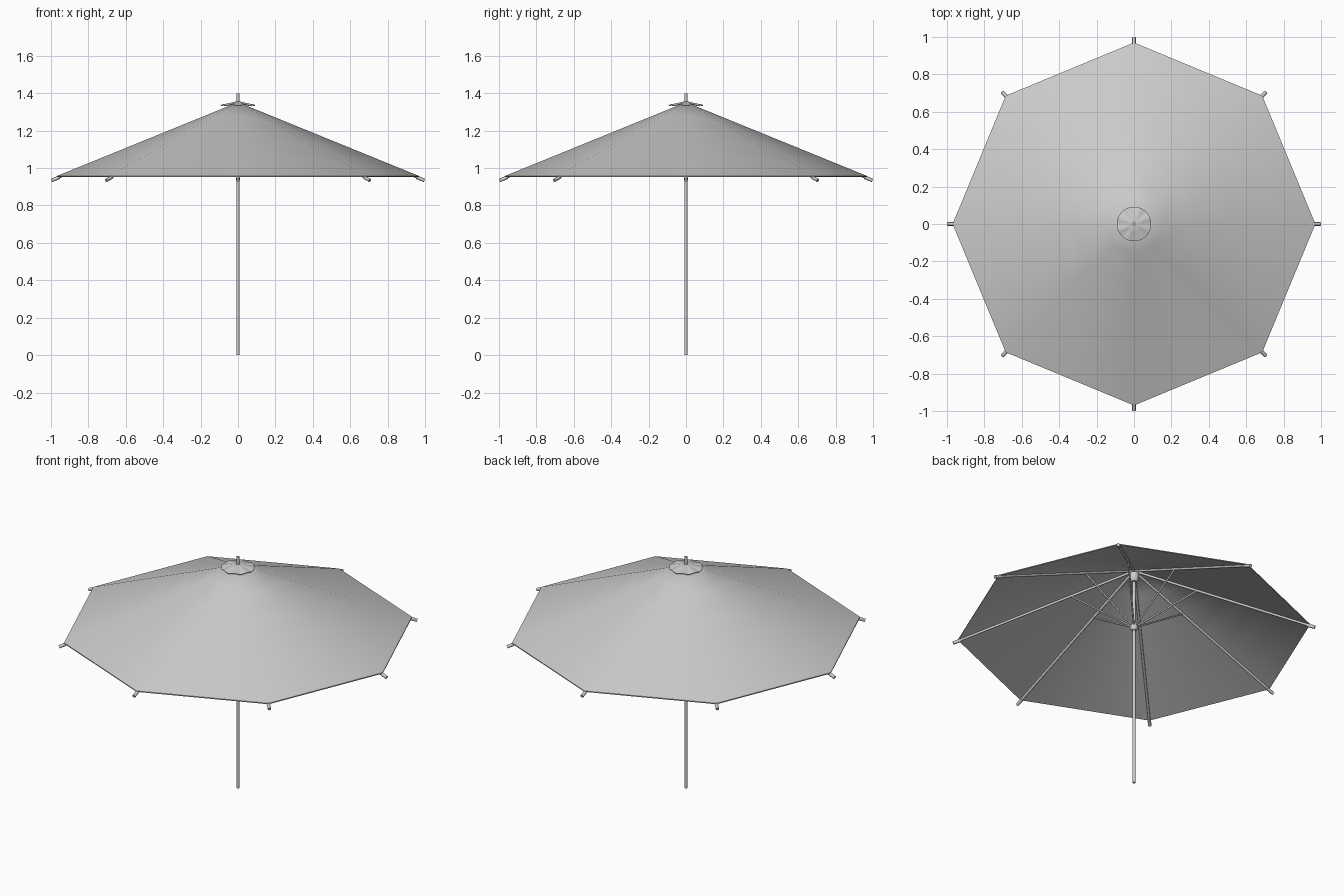
import bpy, bmesh, math
from mathutils import Vector

if "Cube" in bpy.data.objects:
    bpy.data.objects.remove(bpy.data.objects["Cube"])


def finish(name, bm, smooth=True):
    bmesh.ops.recalc_face_normals(bm, faces=bm.faces)
    me = bpy.data.meshes.new(name)
    bm.to_mesh(me)
    bm.free()
    ob = bpy.data.objects.new(name, me)
    bpy.context.collection.objects.link(ob)
    if smooth:
        bpy.ops.object.select_all(action='DESELECT')
        ob.select_set(True)
        bpy.context.view_layer.objects.active = ob
        bpy.ops.object.shade_smooth_by_angle(angle=math.radians(40))
    return ob


def rod(name, a, b, r, seg=12):
    a, b = Vector(a), Vector(b)
    bm = bmesh.new()
    bmesh.ops.create_cone(bm, cap_ends=True, segments=seg, radius1=r, radius2=r,
                          depth=(b - a).length)
    rot = (b - a).to_track_quat('Z', 'Y').to_matrix().to_4x4()
    bm.transform(rot)
    bmesh.ops.translate(bm, verts=bm.verts, vec=(a + b) / 2)
    return finish(name, bm)


def lathe(name, profile, seg, ripple=0.0):
    bm = bmesh.new()
    rings = []
    for r, z in profile:
        if r == 0:
            rings.append([bm.verts.new((0, 0, z))] * seg)
            continue
        ring = []
        for i in range(seg):
            t = 2 * math.pi * i / seg
            dz = ripple * math.cos(8 * t) * r / 0.09
            ring.append(bm.verts.new((r * math.cos(t), r * math.sin(t), z + dz)))
        rings.append(ring)
    for p, q in zip(rings, rings[1:]):
        for i in range(seg):
            j = (i + 1) % seg
            bm.faces.new(list(dict.fromkeys((p[i], p[j], q[j], q[i]))))
    return finish(name, bm)


def polar(r, t, z):
    return (r * math.cos(t), r * math.sin(t), z)


# Eight-sided canopy with a thin cloth thickness
R, RIM, APEX = 0.97, 0.957, 1.352
outer = [(R * k / 6, APEX - (APEX - RIM) * k / 6) for k in range(7)]
inner = [(r, z - 0.006) for r, z in reversed(outer)]
lathe("canopy", outer + inner, 8)

# Vent cap on top, with a slightly wavy edge
lathe("top_cap", [(0, 1.358), (0.045, 1.347), (0.092, 1.337),
                  (0.092, 1.334), (0.045, 1.343), (0, 1.354)], 48, -0.003)

# Pole and finial
rod("pole", (0, 0, 0), (0, 0, 1.35), 0.009, 20)
rod("finial", (0, 0, 1.33), (0, 0, 1.40), 0.009, 20)

# Upper hub and sliding runner
lathe("upper_hub", [(0, 1.27), (0.016, 1.272), (0.026, 1.285), (0.028, 1.305),
                    (0.026, 1.325), (0, 1.33)], 24)
lathe("runner", [(0, 0.962), (0.014, 0.964), (0.021, 0.975), (0.022, 0.99),
                 (0.018, 1.005), (0.012, 1.015), (0, 1.016)], 24)


# Ribs, rib tips and stretchers
def rib_z(r):
    return 1.341 - 0.407 * r


for i in range(8):
    t = i * math.pi / 4
    rod(f"rib_{i}", polar(0.015, t, rib_z(0.015)), polar(0.98, t, rib_z(0.98)), 0.007)
    rod(f"rib_tip_{i}", polar(0.955, t, rib_z(0.955) - 0.002),
        polar(0.997, t, rib_z(0.997) - 0.001), 0.0095)
    rod(f"stretcher_{i}", polar(0.012, t, 0.99), polar(0.348, t, rib_z(0.348)), 0.005, 10)
